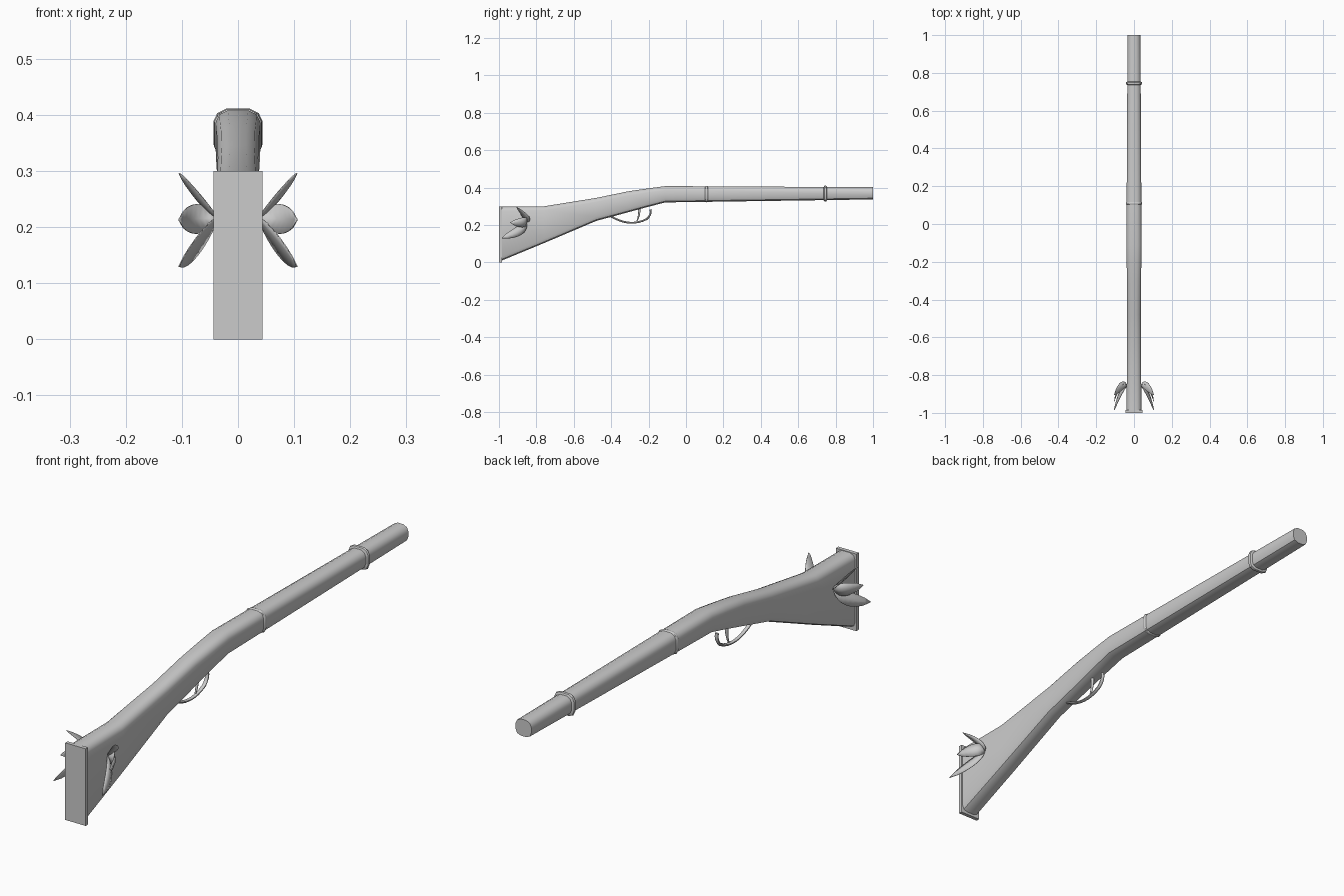
import bpy, bmesh
from mathutils import Vector

if "Cube" in bpy.data.objects:
    bpy.data.objects.remove(bpy.data.objects["Cube"], do_unlink=True)

GREY = (0.6, 0.6, 0.6, 1)
mat = bpy.data.materials.new("plain grey")
mat.use_nodes = True
mat.diffuse_color = GREY
mat.node_tree.nodes["Principled BSDF"].inputs["Base Color"].default_value = GREY


def finish(name, bm, angle=0.7):
    bmesh.ops.recalc_face_normals(bm, faces=bm.faces)
    mesh = bpy.data.meshes.new(name)
    bm.to_mesh(mesh)
    bm.free()
    mesh.materials.append(mat)
    ob = bpy.data.objects.new(name, mesh)
    bpy.context.collection.objects.link(ob)
    bpy.ops.object.select_all(action='DESELECT')
    ob.select_set(True)
    bpy.context.view_layer.objects.active = ob
    bpy.ops.object.shade_smooth_by_angle(angle=angle)
    return ob


def section(y, top, bottom, w, r=0.022):
    """Rounded rectangle across the gun at position y."""
    half = [(w - r, top), (w - 0.3 * r, top - 0.35 * r), (w, top - r),
            (w, bottom + r), (w - 0.3 * r, bottom + 0.3 * r), (w - r, bottom)]
    pts = half + [(-x, z) for x, z in reversed(half)]
    return [Vector((x, y, z)) for x, z in pts]


def loft(name, rings, angle=0.7):
    bm = bmesh.new()
    loops = [[bm.verts.new(p) for p in ring] for ring in rings]
    n = len(loops[0])
    for a, b in zip(loops, loops[1:]):
        for i in range(n):
            j = (i + 1) % n
            bm.faces.new((a[i], a[j], b[j], b[i]))
    bm.faces.new(loops[0])
    bm.faces.new(loops[-1])
    return finish(name, bm, angle)


def bezier(a, b, c, t):
    return Vector(a) * (1 - t) ** 2 + Vector(b) * 2 * t * (1 - t) + Vector(c) * t * t


# Stock and barrel: y, top, bottom, half width
profile = [(-0.99, 0.298, 0.008, 0.039), (-0.76, 0.30, 0.103, 0.038),
           (-0.48, 0.345, 0.222, 0.036), (-0.31, 0.38, 0.268, 0.037),
           (-0.20, 0.396, 0.298, 0.039), (-0.11, 0.408, 0.321, 0.040),
           (0.11, 0.407, 0.324, 0.039), (1.0, 0.402, 0.337, 0.034)]
loft("stock_and_barrel", [section(*p) for p in profile])

# Butt plate
bm = bmesh.new()
bmesh.ops.create_cube(bm, size=1)
for v in bm.verts:
    v.co = (v.co.x * 0.088, -0.9925 + v.co.y * 0.015, 0.15 + v.co.z * 0.30)
finish("butt_plate", bm)


# Barrel bands
def band(name, y, top, bottom, w, depth=0.008):
    steps = [(-1, 0), (-0.6, 0.8), (0, 1), (0.6, 0.8), (1, 0)]
    loft(name, [section(y + 0.009 * s, top + depth * g, bottom - depth * g,
                        w + depth * g) for s, g in steps])


band("front_band", 0.745, 0.403, 0.333, 0.0355)
band("middle_band", 0.11, 0.405, 0.326, 0.038, 0.0045)


# Trigger guard and trigger
def rod(name, points, radii, flat):
    rings = []
    for i, p in enumerate(points):
        d = (points[min(i + 1, len(points) - 1)] - points[max(i - 1, 0)]).normalized()
        side = Vector((1, 0, 0))
        up = d.cross(side)
        r = radii[i]
        corners = ((1, 0.4), (0.4, 1), (-0.4, 1), (-1, 0.4),
                   (-1, -0.4), (-0.4, -1), (0.4, -1), (1, -0.4))
        rings.append([p + side * r * flat * u + up * r * v for u, v in corners])
    loft(name, rings, 0.9)


guard = [bezier((0, -0.40, 0.246), (0, -0.30, 0.186), (0, -0.21, 0.232), i / 8)
         for i in range(9)]
guard += [bezier((0, -0.20, 0.242), (0, -0.184, 0.262), (0, -0.19, 0.284), i / 3)
          for i in range(4)]
rod("trigger_guard", guard, [0.005] * len(guard), 1.4)
trigger = [bezier((0, -0.25, 0.29), (0, -0.248, 0.25), (0, -0.262, 0.222), i / 4)
           for i in range(5)]
rod("trigger", trigger, [0.006, 0.006, 0.005, 0.004, 0.003], 1.0)


# Curved leaves on both sides of the butt
def leaf(name, mid, tip, across, width, sign):
    bm = bmesh.new()
    across = Vector(across).normalized()
    rows, n = [], 8
    for i in range(n + 1):
        t = i / n
        p = bezier((0.036, -0.853, 0.215), mid, tip, t)
        half = width * (4 * t * (1 - t)) ** 0.75 + 0.001
        cup = Vector((0.25 * half, 0, 0))
        row = [p - across * half, p + cup, p + across * half]
        rows.append([bm.verts.new((v.x * sign, v.y, v.z)) for v in row])
    for a, b in zip(rows, rows[1:]):
        for j in range(2):
            bm.faces.new((a[j], a[j + 1], b[j + 1], b[j]))
    ob = finish(name, bm)
    mod = ob.modifiers.new("thickness", 'SOLIDIFY')
    mod.thickness = 0.002
    mod.offset = 0


for side, sign in (("left", 1), ("right", -1)):
    leaf(side + "_upper_leaf", (0.07, -0.845, 0.25), (0.105, -0.905, 0.296),
         (0, 0.85, -0.3), 0.024, sign)
    leaf(side + "_middle_leaf", (0.075, -0.84, 0.215), (0.105, -0.94, 0.213),
         (0, 0.2, 1), 0.026, sign)
    leaf(side + "_lower_leaf", (0.07, -0.87, 0.165), (0.105, -0.985, 0.13),
         (0.1, 0.55, -0.8), 0.024, sign)
